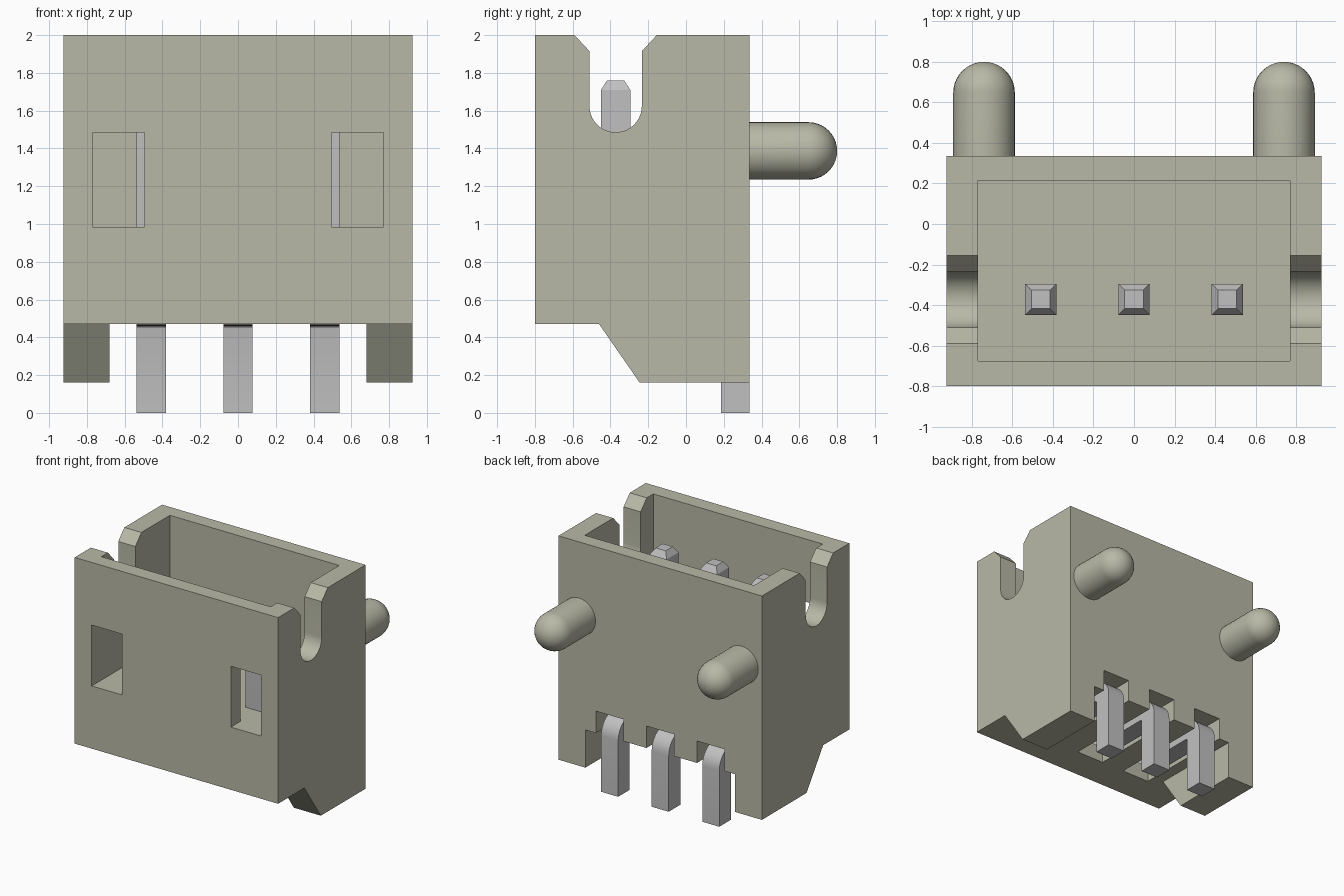
import bpy, bmesh, math
from mathutils import Matrix

cube = bpy.data.objects.get("Cube")
if cube:
    bpy.data.objects.remove(cube, do_unlink=True)


def material(name, rgb, metallic=0.0):
    m = bpy.data.materials.new(name)
    m.use_nodes = True
    m.diffuse_color = (*rgb, 1)
    m.node_tree.nodes["Principled BSDF"].inputs["Base Color"].default_value = (*rgb, 1)
    return m


BEIGE = material("beige plastic", (0.48, 0.485, 0.385))
METAL = material("grey metal", (0.53, 0.53, 0.535))


def finish(name, bm, mat):
    bmesh.ops.recalc_face_normals(bm, faces=bm.faces[:])
    mesh = bpy.data.meshes.new(name)
    bm.to_mesh(mesh)
    bm.free()
    mesh.materials.append(mat)
    obj = bpy.data.objects.new(name, mesh)
    bpy.context.collection.objects.link(obj)
    return obj


def prism(points, x0, x1):
    """Side profile of (y, z) points extruded from x0 to x1."""
    bm = bmesh.new()
    face = bm.faces.new([bm.verts.new((x0, y, z)) for y, z in points])
    out = bmesh.ops.extrude_face_region(bm, geom=[face])
    verts = [g for g in out["geom"] if isinstance(g, bmesh.types.BMVert)]
    bmesh.ops.translate(bm, verts=verts, vec=(x1 - x0, 0, 0))
    return bm


def box(x0, x1, y0, y1, z0, z1):
    return prism([(y0, z0), (y1, z0), (y1, z1), (y0, z1)], x0, x1)


def arc(cy, cz, r, a0, a1, n):
    angles = [math.radians(a0 + (a1 - a0) * i / n) for i in range(n + 1)]
    return [(cy + r * math.cos(a), cz + r * math.sin(a)) for a in angles]


def activate(obj):
    bpy.ops.object.select_all(action='DESELECT')
    obj.select_set(True)
    bpy.context.view_layer.objects.active = obj


def cut(obj, bm):
    cutter = finish("cutter", bm, BEIGE)
    cutter.hide_render = True
    mod = obj.modifiers.new("cut", 'BOOLEAN')
    mod.operation, mod.solver, mod.object = 'DIFFERENCE', 'EXACT', cutter
    activate(obj)
    bpy.ops.object.modifier_apply(modifier=mod.name)
    bpy.data.objects.remove(cutter, do_unlink=True)


def smooth(obj):
    activate(obj)
    bpy.ops.object.shade_smooth_by_angle(angle=math.radians(30))


PIN_X = (-0.46, 0, 0.46)

# Housing with sloped feet at both sides
housing = finish("housing", prism([(-0.8, 0.47), (-0.46, 0.47), (-0.245, 0.16),
                                   (0.335, 0.16), (0.335, 2), (-0.8, 2)], -0.925, 0.925), BEIGE)
# Gap between the feet
cut(housing, box(-0.68, 0.68, -1, 1, -0.1, 0.47))
# Open cavity
cut(housing, box(-0.77, 0.77, -0.675, 0.215, 0.985, 2.2))
# Front windows
for x0, x1 in ((-0.77, -0.495), (0.495, 0.77)):
    cut(housing, box(x0, x1, -0.9, -0.6, 0.985, 1.485))
# Round-bottomed side slots with chamfered mouths
slot = arc(-0.3725, 1.624, 0.1385, 180, 360, 20)
slot += [(-0.234, 1.915), (-0.155, 2), (-0.155, 2.2), (-0.59, 2.2), (-0.59, 2), (-0.511, 1.915)]
cut(housing, prism(slot, -1.1, 1.1))
# Channels under the floor for the bent pins
for x in PIN_X:
    cut(housing, box(x - 0.125, x + 0.125, -0.53, 0.5, 0.3, 0.65))
smooth(housing)

# Bent pins with tapered tips
profile = [(-0.45, 1.71)] + arc(-0.295, 0.615, 0.155, 180, 270, 8)
profile += arc(0.17, 0.445, 0.015, 90, 0, 3) + [(0.185, 0), (0.335, 0)]
profile += arc(0.18, 0.46, 0.155, 0, 90, 8) + [(-0.295, 0.615), (-0.295, 1.71)]
for side, x in zip(("right", "middle", "left"), PIN_X):
    bm = prism(profile, x - 0.0775, x + 0.0775)
    bmesh.ops.recalc_face_normals(bm, faces=bm.faces[:])
    tip = max(bm.faces, key=lambda f: f.calc_center_median().z)
    bmesh.ops.inset_region(bm, faces=[tip], thickness=0.045)
    bmesh.ops.translate(bm, verts=tip.verts[:], vec=(0, 0, 0.05))
    smooth(finish(side + "_pin", bm, METAL))

# Domed locating pegs on the back
for side, x in (("right", -0.74), ("left", 0.74)):
    bm = bmesh.new()
    outline = [(0.3, 0.152)] + [(y, r) for r, y in arc(0, 0.648, 0.152, 0, 90, 10)]
    verts = [bm.verts.new((r, y, 0)) for y, r in outline]
    edges = [bm.edges.new(pair) for pair in zip(verts, verts[1:])]
    bmesh.ops.spin(bm, geom=verts + edges, cent=(0, 0, 0), axis=(0, 1, 0),
                   angle=math.tau, steps=32)
    bmesh.ops.remove_doubles(bm, verts=bm.verts[:], dist=0.0005)
    bmesh.ops.holes_fill(bm, edges=bm.edges[:], sides=0)
    bmesh.ops.transform(bm, matrix=Matrix.Translation((x, 0, 1.387)), verts=bm.verts[:])
    smooth(finish(side + "_peg", bm, BEIGE))
